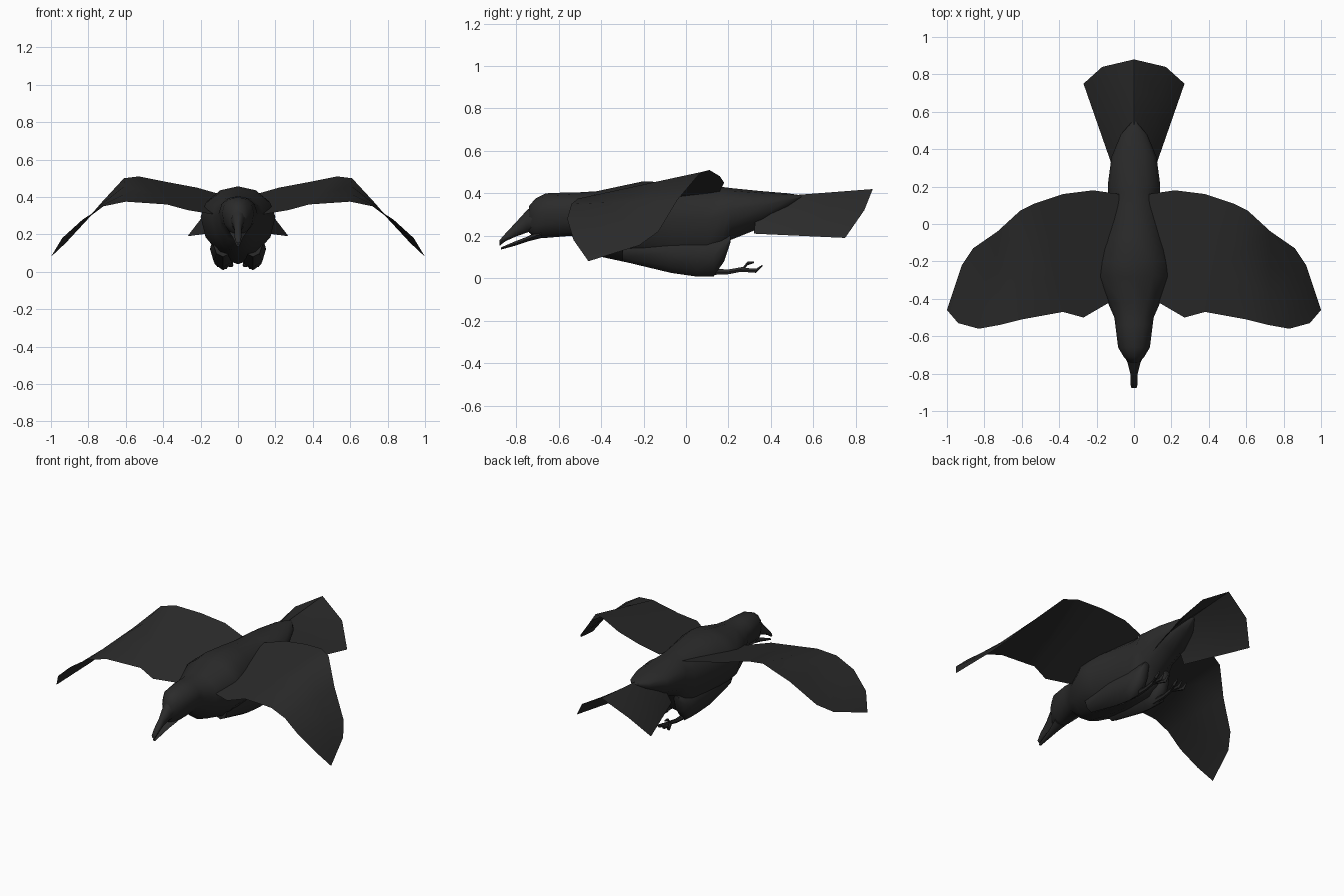
import bpy
import bmesh
from math import sin, cos, pi, radians
from mathutils import Vector

default_cube = bpy.data.objects.get("Cube")
if default_cube:
    bpy.data.objects.remove(default_cube, do_unlink=True)

# Single dark feather colour
feather = bpy.data.materials.new("black_feather")
feather.use_nodes = True
shade = (0.024, 0.024, 0.024, 1)
feather.diffuse_color = shade
for node in feather.node_tree.nodes:
    if node.type == "BSDF_PRINCIPLED":
        node.inputs["Base Color"].default_value = shade
        node.inputs["Roughness"].default_value = 0.9


def finish(name, bm, angle=50):
    """Turn a bmesh into a smooth-shaded object."""
    mesh = bpy.data.meshes.new(name)
    bm.to_mesh(mesh)
    bm.free()
    mesh.materials.append(feather)
    obj = bpy.data.objects.new(name, mesh)
    bpy.context.collection.objects.link(obj)
    bpy.ops.object.select_all(action="DESELECT")
    obj.select_set(True)
    bpy.context.view_layer.objects.active = obj
    bpy.ops.object.shade_smooth_by_angle(angle=radians(angle))
    return obj


def bridge(bm, rows, closed):
    """Join neighbouring rows of vertices with quads."""
    for a, b in zip(rows, rows[1:]):
        count = len(a)
        for i in range(count if closed else count - 1):
            j = (i + 1) % count
            bm.faces.new((a[i], a[j], b[j], b[i]))


def loft(name, sections, sides=12, centre=0.0, widest=0.5):
    """Loft rings along y; each section is (y, half width, top, bottom)."""
    bm = bmesh.new()
    rows = []
    for y, half, top, bottom in sections:
        mid = bottom + (top - bottom) * widest
        row = []
        for i in range(sides):
            a = 2 * pi * i / sides
            reach = top - mid if sin(a) > 0 else mid - bottom
            row.append(bm.verts.new((centre + half * cos(a), y, mid + reach * sin(a))))
        rows.append(row)
    bridge(bm, rows, True)
    bm.faces.new(rows[0])
    bm.faces.new(rows[-1])
    bmesh.ops.recalc_face_normals(bm, faces=bm.faces)
    return finish(name, bm)


def sheet(name, first, second, side, steps=3):
    """Ruled sheet between two edges."""
    bm = bmesh.new()
    rows = []
    for p, q in zip(first, second):
        p, q = Vector(p), Vector(q)
        points = [p.lerp(q, k / steps) for k in range(steps + 1)]
        rows.append([bm.verts.new((v.x * side, v.y, v.z)) for v in points])
    bridge(bm, rows, False)
    bmesh.ops.remove_doubles(bm, verts=bm.verts, dist=0.0005)
    bmesh.ops.recalc_face_normals(bm, faces=bm.faces)
    bm.normal_update()
    if sum(f.normal.z for f in bm.faces) < 0:
        bmesh.ops.reverse_faces(bm, faces=bm.faces)
    return finish(name, bm)


def rod(name, points, radii, sides=6):
    """Tapered rod through points that run mostly along y."""
    bm = bmesh.new()
    rows = []
    for p, r in zip(points, radii):
        rows.append([bm.verts.new((p[0] + r * cos(2 * pi * i / sides), p[1],
                                   p[2] + r * sin(2 * pi * i / sides)))
                     for i in range(sides)])
    bridge(bm, rows, True)
    bm.faces.new(rows[0])
    bm.faces.new(rows[-1])
    bmesh.ops.recalc_face_normals(bm, faces=bm.faces)
    return finish(name, bm)


# Head, torso and rump in one loft
loft("body", [
    (-.74, .03, .34, .215), (-.71, .055, .375, .19), (-.66, .085, .4, .19),
    (-.54, .1, .405, .2), (-.5, .105, .405, .16), (-.42, .14, .41, .105),
    (-.28, .2, .44, .075), (-.2, .19, .457, .06), (-.07, .17, .45, .04),
    (.1, .145, .435, .04), (.17, .14, .43, .09), (.21, .14, .425, .18),
    (.36, .12, .41, .24), (.48, .07, .4, .32), (.55, .008, .39, .375),
], widest=0.6)

# Open beak
loft("upper_beak", [
    (-.7, .05, .36, .23), (-.75, .032, .32, .215),
    (-.8, .02, .265, .197), (-.85, .02, .212, .175), (-.878, .014, .18, .153),
], sides=8)
loft("lower_beak", [
    (-.68, .045, .23, .19), (-.75, .028, .195, .172),
    (-.81, .018, .172, .152), (-.872, .01, .145, .135),
], sides=8)

# Edges of the left wing from root to tip
front_edge = [
    (.1, -.4, .31), (.15, -.43, .31), (.27, -.5, .33), (.38, -.47, .36),
    (.6, -.51, .375), (.72, -.54, .35), (.83, -.56, .28), (.94, -.53, .18),
    (1, -.46, .08),
]
rear_edge = [
    (.08, .16, .41), (.22, .18, .45), (.38, .16, .48), (.53, .11, .51),
    (.61, .07, .5), (.73, -.04, .37), (.86, -.13, .22), (.92, -.22, .155),
    (1, -.46, .08),
]

for side, label in ((1, "left"), (-1, "right")):
    sheet(label + "_wing", front_edge, rear_edge, side)

    # Thigh bulging under the belly
    loft(label + "_thigh", [
        (-.3, .05, .2, .08), (-.07, .07, .22, .025), (.05, .06, .22, .008),
        (.13, .055, .2, .008), (.18, .04, .2, .08), (.21, .02, .2, .17),
    ], sides=8, centre=side * .08)

    # Trailing leg with curled toes
    x = side * .07
    rod(label + "_leg", [(x, .1, .03), (x, .2, .03), (x, .28, .045)],
        [.018, .013, .012])
    for n, spread in enumerate((-.035, 0, .035)):
        rod(f"{label}_toe_{n + 1}",
            [(x, .26, .04), (x + spread, .33, .035), (x + spread, .36, .06)],
            [.011, .011, .004])
    rod(label + "_hind_toe", [(x, .27, .045), (x, .29, .07), (x, .32, .075)],
        [.01, .01, .004])

# Fanned, roof-shaped tail
tail_root = [(.12, .32, .21), (.07, .33, .3), (0, .36, .38)]
tail_tip = [(.27, .75, .19), (.17, .84, .32), (0, .88, .42)]


def mirrored(points):
    return points + [(-x, y, z) for x, y, z in reversed(points[:-1])]


sheet("tail", mirrored(tail_root), mirrored(tail_tip), 1)
